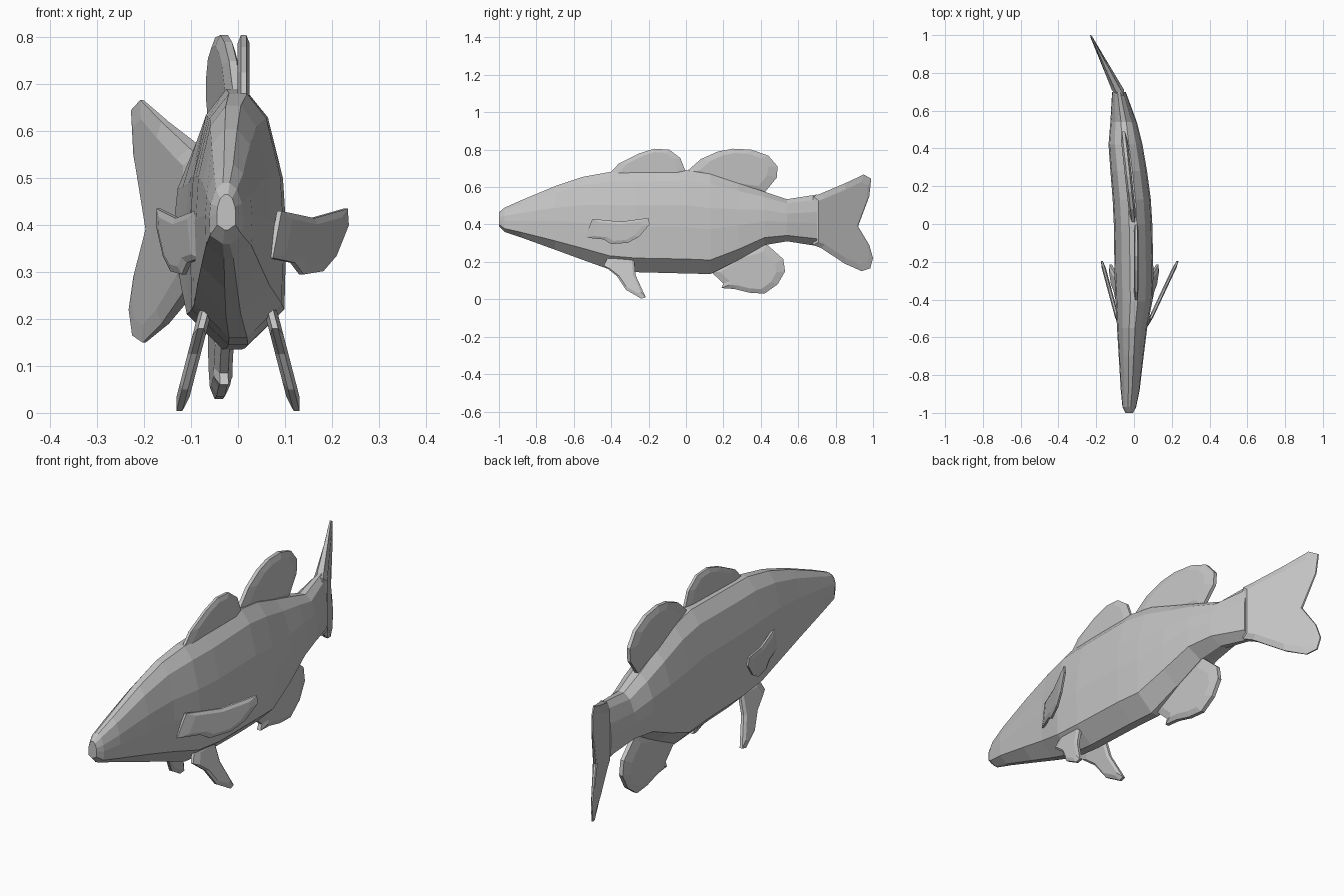
import bpy, bmesh

cube = bpy.data.objects.get("Cube")
if cube:
    bpy.data.objects.remove(cube, do_unlink=True)

grey = bpy.data.materials.new("plain grey")
grey.use_nodes = True
colour = (0.55, 0.55, 0.55, 1)
grey.diffuse_color = colour
grey.node_tree.nodes["Principled BSDF"].inputs["Base Color"].default_value = colour


def loft(name, rings):
    """Skin a list of equal-length closed rings and cap both ends."""
    bm = bmesh.new()
    loops = [[bm.verts.new(p) for p in ring] for ring in rings]
    n = len(loops[0])
    for a, b in zip(loops, loops[1:]):
        for i in range(n):
            j = (i + 1) % n
            bm.faces.new((a[i], a[j], b[j], b[i]))
    bm.faces.new(loops[0][::-1])
    bm.faces.new(loops[-1])
    bmesh.ops.recalc_face_normals(bm, faces=bm.faces)
    mesh = bpy.data.meshes.new(name)
    bm.to_mesh(mesh)
    bm.free()
    mesh.materials.append(grey)
    obj = bpy.data.objects.new(name, mesh)
    bpy.context.collection.objects.link(obj)


def fin(name, outline, place, thick, core=0.75):
    """Lens-shaped plate: outline in (y, z), place gives x, thick gives half thickness."""
    cy = sum(p[0] for p in outline) / len(outline)
    cz = sum(p[1] for p in outline) / len(outline)
    rings = []
    for scale, side in ((core, -1), (1, -0.45), (1, 0.45), (core, 1)):
        ring = []
        for y, z in outline:
            y, z = cy + (y - cy) * scale, cz + (z - cz) * scale
            ring.append((place(y, z) + side * thick(y), y, z))
        rings.append(ring)
    loft(name, rings)


# Body: y, centre x, bottom z, top z, half width
stations = [
    (-1.0, -.025, .39, .465, .02), (-.97, -.025, .36, .49, .036),
    (-.88, -.02, .33, .53, .05), (-.7, -.015, .265, .605, .066),
    (-.55, -.01, .21, .655, .08), (-.41, 0, .16, .68, .097),
    (-.27, 0, .145, .683, .103), (0, -.005, .138, .69, .102),
    (.13, -.012, .135, .67, .101), (.28, -.028, .21, .62, .097),
    (.42, -.045, .29, .575, .09), (.54, -.055, .31, .535, .07),
    (.7, -.08, .285, .56, .036),
]
# Half cross-section: share of half width, share of height
half = [(.2, 1), (.62, .9), (.93, .66), (1, .45), (.96, .14), (.2, 0)]
section = half + [(-u, v) for u, v in reversed(half)]
loft("body", [[(cx + u * w, y, zb + v * (zt - zb)) for u, v in section]
              for y, cx, zb, zt, w in stations])

# Tail fin, swept to one side
fin("tail_fin",
    [(.68, .55), (.72, .565), (.85, .62), (.95, .667), (.99, .645), (.98, .55),
     (.92, .39), (.98, .29), (1, .22), (.985, .165), (.94, .15), (.85, .19),
     (.72, .275), (.68, .29)],
    lambda y, z: -.08 - .5 * (y - .7),
    lambda y: max(.007, .034 - .11 * (y - .7)), .85)

# Dorsal and anal fins
fin("front_dorsal_fin",
    [(-.42, .66), (-.36, .725), (-.25, .78), (-.17, .805), (-.09, .8),
     (-.03, .755), (-.005, .69), (-.01, .64)],
    lambda y, z: .012, lambda y: .013)
fin("rear_dorsal_fin",
    [(0, .68), (.08, .75), (.17, .79), (.25, .805), (.35, .8), (.44, .768),
     (.49, .71), (.485, .65), (.42, .57), (.2, .6)],
    lambda y, z: -.002 - .11 * y, lambda y: .018)
fin("anal_fin",
    [(.13, .15), (.2, .085), (.19, .06), (.26, .055), (.34, .035), (.42, .03),
     (.49, .08), (.53, .15), (.52, .215), (.43, .295), (.28, .25)],
    lambda y, z: -.02 - .05 * y, lambda y: .02)

# Paired fins; the right pectoral lies closer to the body
pectoral = [(-.54, .33), (-.5, .43), (-.35, .415), (-.2, .435), (-.195, .4),
            (-.25, .335), (-.31, .302), (-.4, .295), (-.44, .32)]
pelvic = [(-.44, .18), (-.41, .24), (-.28, .24), (-.27, .13), (-.215, .01),
          (-.24, .004), (-.32, .05), (-.37, .125)]
for side, s, slope in (("left", 1, .47), ("right", -1, .27)):
    fin(side + "_pectoral_fin", pectoral,
        lambda y, z: s * (.088 + slope * (y + .5)), lambda y: .011)
    fin(side + "_pelvic_fin", pelvic,
        lambda y, z: s * (.126 - .26 * z), lambda y: .014)
